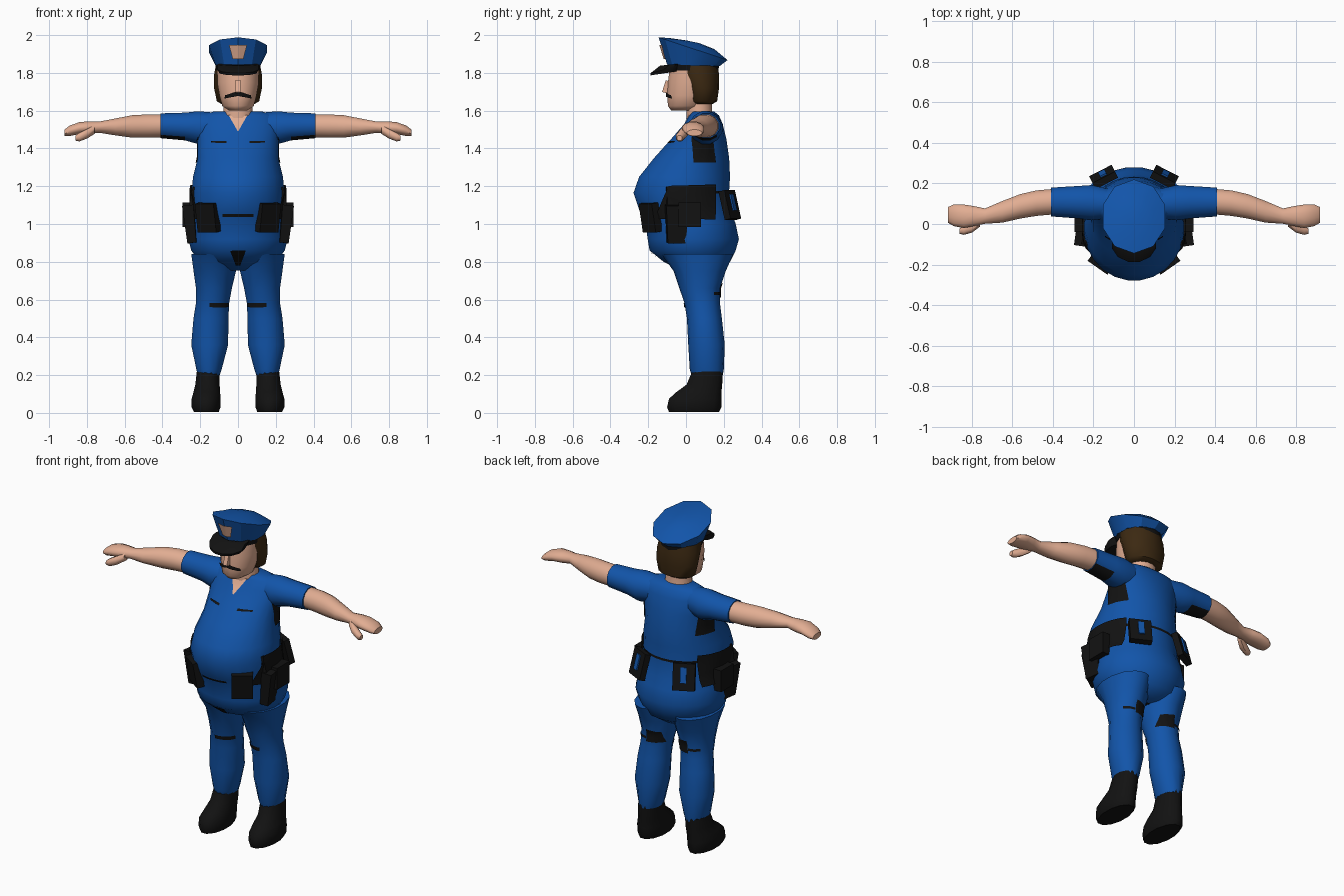
import bpy, bmesh, math
from mathutils import Vector, Matrix, Euler
from mathutils.bvhtree import BVHTree


def material(name, rgb):
    m = bpy.data.materials.new(name)
    m.diffuse_color = (*rgb, 1)
    return m


BLUE = material("uniform blue", (0.006, 0.09, 0.40))
SKIN = material("skin", (0.76, 0.42, 0.29))
BLACK = material("black leather", (0.006, 0.006, 0.006))
BROWN = material("brown hair", (0.045, 0.022, 0.006))


def finish(name, bm, mats, mirror=False, smooth=50, recalc=True):
    if recalc:
        bmesh.ops.recalc_face_normals(bm, faces=bm.faces)
    me = bpy.data.meshes.new(name)
    bm.to_mesh(me)
    bm.free()
    ob = bpy.data.objects.new(name, me)
    bpy.context.collection.objects.link(ob)
    for m in mats:
        me.materials.append(m)
    if mirror:
        ob.modifiers.new("Mirror", 'MIRROR').use_mirror_merge = False
    if smooth:
        bpy.ops.object.select_all(action='DESELECT')
        ob.select_set(True)
        bpy.context.view_layer.objects.active = ob
        bpy.ops.object.shade_smooth_by_angle(angle=math.radians(smooth))
    return ob


def loft(name, rings, n, axis, mats, mirror=False, rule=None, smooth=50):
    """Elliptical rings (t, a0, a1, b0, b1[, tilt]) stacked along an axis."""
    bm = bmesh.new()
    loops = []
    for t, a0, a1, b0, b1, *tilt in rings:
        loop = []
        for i in range(n):
            ang = 2 * math.pi * (i + 0.5) / n
            a = (a0 + a1) / 2 + (a1 - a0) / 2 * math.cos(ang)
            d = (b1 - b0) / 2 * math.sin(ang)
            b = (b0 + b1) / 2 + d
            h = t - (tilt[0] * d if tilt else 0)
            loop.append(bm.verts.new((a, b, h) if axis == 'z' else (h, a, b)))
        loops.append(loop)
    for p, q in zip(loops, loops[1:]):
        for i in range(n):
            j = (i + 1) % n
            bm.faces.new((p[i], p[j], q[j], q[i]))
    bm.faces.new(loops[0])
    bm.faces.new(loops[-1])
    bmesh.ops.recalc_face_normals(bm, faces=bm.faces)
    if rule:
        for f in bm.faces:
            f.material_index = rule(f.calc_center_median(), f.normal)
    return finish(name, bm, mats, mirror, smooth)


def patch(name, target, corners, direction, mat, mirror=False, lift=0.005, nu=8, nv=5):
    """Thin sheet: a quad projected along a direction on to a part."""
    src = bmesh.new()
    src.from_mesh(target.data)
    tree = BVHTree.FromBMesh(src)
    c = [Vector(p) for p in corners]
    d = Vector(direction).normalized()
    bm = bmesh.new()
    grid = {}
    for i in range(nu + 1):
        for j in range(nv + 1):
            p = c[0].lerp(c[1], i / nu).lerp(c[3].lerp(c[2], i / nu), j / nv)
            hit, nor, _, _ = tree.ray_cast(p - d * 2, d)
            if hit:
                grid[i, j] = bm.verts.new(hit + nor * lift)
    for i in range(nu):
        for j in range(nv):
            keys = [(i, j), (i + 1, j), (i + 1, j + 1), (i, j + 1)]
            if all(k in grid for k in keys):
                f = bm.faces.new([grid[k] for k in keys])
                f.normal_update()
                if f.normal.dot(d) > 0:
                    f.normal_flip()
    src.free()
    return finish(name, bm, [mat], mirror, recalc=False)


def box(name, loc, size, rot, mat, mirror=False, taper=1.0):
    bm = bmesh.new()
    bmesh.ops.create_cube(bm, size=1)
    for v in bm.verts:
        k = taper if v.co.z < 0 else 1
        v.co = Vector((v.co.x * size[0] * k, v.co.y * size[1] * k, v.co.z * size[2]))
    turn = Euler([math.radians(r) for r in rot]).to_matrix().to_4x4()
    bm.transform(Matrix.Translation(loc) @ turn)
    return finish(name, bm, [mat], mirror, smooth=0)


# Torso with the big belly
torso = loft("torso", [
    (0.755, -.10, .10, -.03, .17), (0.80, -.205, .205, -.12, .235),
    (0.86, -.25, .25, -.195, .265), (0.92, -.265, .265, -.205, .282),
    (1.00, -.255, .255, -.215, .265), (1.06, -.245, .245, -.245, .245),
    (1.165, -.248, .248, -.28, .23), (1.25, -.24, .24, -.25, .235),
    (1.35, -.215, .215, -.17, .23), (1.45, -.215, .215, -.08, .215),
    (1.53, -.22, .22, -.01, .195), (1.575, -.20, .20, .015, .175),
    (1.595, -.13, .13, .03, .15)], 24, 'z', [BLUE])

# Trouser legs
legs = loft("trouser_legs", [
    (0.20, .095, .215, .03, .195), (0.23, .085, .222, .02, .20),
    (0.36, .05, .25, .012, .205), (0.50, .048, .238, .005, .19),
    (0.58, .045, .225, -.008, .18), (0.66, .03, .225, -.035, .18),
    (0.75, .008, .238, -.065, .21), (0.84, .01, .25, -.13, .25)],
    14, 'z', [BLUE], True)

# Boots
loft("boots", [
    (0.005, .10, .235, -.095, .18), (0.03, .09, .248, -.105, .192),
    (0.075, .09, .248, -.095, .192), (0.11, .092, .238, -.055, .192),
    (0.15, .095, .228, .0, .195), (0.22, .095, .22, .03, .197)],
    12, 'z', [BLACK], True)

# Sleeves with dark undersides
loft("sleeves", [
    (0.10, .03, .17, 1.44, 1.59), (0.21, .015, .195, 1.42, 1.60),
    (0.28, .025, .19, 1.44, 1.592), (0.41, .035, .182, 1.452, 1.588)],
    12, 'x', [BLUE, BLACK], True,
    lambda c, n: int(c.x > .28 and n.z < -.6))

# Bare forearms, hands and thumbs
loft("forearms", [
    (0.40, .045, .175, 1.457, 1.582), (0.48, .038, .168, 1.455, 1.582),
    (0.56, .025, .15, 1.455, 1.578), (0.65, .005, .115, 1.468, 1.56),
    (0.735, .0, .078, 1.482, 1.543), (0.79, -.012, .09, 1.475, 1.545),
    (0.84, -.022, .098, 1.475, 1.54), (0.89, -.012, .098, 1.465, 1.523),
    (0.918, .005, .085, 1.465, 1.50)], 12, 'x', [SKIN], True)
loft("thumbs", [
    (0.76, -.015, .03, 1.475, 1.525), (0.80, -.045, .01, 1.45, 1.505),
    (0.84, -.055, -.01, 1.435, 1.485), (0.86, -.05, -.02, 1.44, 1.47)],
    8, 'x', [SKIN], True)

# Neck, head, nose, hair and moustache
loft("neck", [(1.54, -.085, .085, .0, .15), (1.60, -.08, .08, .0, .14),
              (1.66, -.08, .08, .0, .14)], 12, 'z', [SKIN])
head = loft("head", [
    (1.602, -.05, .05, -.08, .06), (1.625, -.085, .085, -.098, .10),
    (1.68, -.10, .10, -.10, .13), (1.75, -.112, .112, -.098, .14),
    (1.85, -.11, .11, -.085, .14)], 16, 'z', [SKIN])
box("nose", (0, -.10, 1.725), (.026, .035, .065), (-18, 0, 0), SKIN)
loft("hair", [
    (1.635, -.09, .09, .03, .14), (1.65, -.115, .115, .012, .165),
    (1.72, -.13, .13, -.005, .175), (1.79, -.13, .13, -.045, .175),
    (1.84, -.12, .12, -.07, .168)], 14, 'z', [BROWN])
patch("moustache", head, [(0, -1, 1.678), (.065, -1, 1.665), (.062, -1, 1.682),
      (0, -1, 1.703)], (0, 1, 0), BLACK, True, .009)

# Peaked cap: dark band, tilted crown, visor and badge
loft("cap_band", [(1.812, -.118, .118, -.09, .172), (1.845, -.122, .122, -.098, .175)],
     14, 'z', [BLACK])
crown = loft("cap_crown", [
    (1.84, -.125, .125, -.10, .178, .03), (1.928, -.162, .162, -.145, .22, .33),
    (1.955, -.10, .10, -.085, .15, .25), (1.965, -.03, .03, .0, .07, .2)],
    10, 'z', [BLUE], smooth=30)
loft("cap_visor", [(1.80, -.10, .10, -.19, -.01, -.15), (1.822, -.113, .113, -.19, .0, -.25),
                   (1.845, -.112, .112, -.14, .0, -.1)], 12, 'z', [BLACK])
patch("cap_badge", crown, [(-.025, -1, 1.875), (.025, -1, 1.875), (.045, -1, 1.95),
      (-.045, -1, 1.95)], (0, 1, 0), SKIN, lift=.009)

# Open collar, pocket trims and fly
patch("open_collar", torso, [(-.003, -1, 1.49), (.003, -1, 1.49), (.05, -1, 1.575),
      (-.05, -1, 1.575)], (0, 1, 0), SKIN)
patch("pocket_trim", torso, [(.06, -1, 1.425), (.14, -1, 1.428), (.14, -1, 1.436),
      (.06, -1, 1.436)], (0, 1, 0), BLACK, True)
patch("fly_patch", torso, [(-.012, -1, .785), (.012, -1, .785), (.04, -1, .86),
      (-.04, -1, .86)], (0, 1, 0), BLACK)
patch("crotch_patch", torso, [(-.05, .03, -1), (.05, .03, -1), (.05, .12, -1),
      (-.05, .12, -1)], (0, 0, 1), BLACK)

# Dark marks under the arms and on the legs
patch("side_patch", torso, [(1, .04, 1.325), (1, .155, 1.325), (1, .14, 1.46),
      (1, .03, 1.46)], (-1, 0, 0), BLACK, True)
patch("knee_mark", legs, [(.055, -1, .56), (.15, -1, .56), (.15, -1, .583),
      (.055, -1, .583)], (0, 1, 0), BLACK, True)
patch("thigh_patch", legs, [(.05, 1, .61), (.14, 1, .61), (.135, 1, .69),
      (.06, 1, .68)], (0, -1, 0), BLACK, True)
patch("thigh_mark", legs, [(.14, 1, .625), (.20, 1, .625), (.20, 1, .64),
      (.14, 1, .64)], (0, -1, 0), BLACK, True)

# Belt
patch("front_belt", torso, [(-.08, -1, 1.04), (.08, -1, 1.04), (.08, -1, 1.054),
      (-.08, -1, 1.054)], (0, 1, 0), BLACK)
patch("back_belt", torso, [(-.2, 1, 1.16), (.2, 1, 1.16), (.2, 1, 1.175),
      (-.2, 1, 1.175)], (0, -1, 0), BLACK)
patch("side_belt", torso, [(1, -.16, 1.03), (1, .15, 1.02), (1, .15, 1.21),
      (1, -.09, 1.20)], (-1, 0, 0), BLACK, True, .012)

# Belt gear: front pouches, holsters, radios and back pouches
box("front_pouches", (.158, -.185, 1.035), (.12, .05, .155), (10, 0, 35), BLACK, True)
box("holsters", (.248, -.05, 1.0), (.06, .12, .20), (0, 6, 8), BLACK, True, .8)
box("holster_grips", (.225, -.06, 1.13), (.035, .09, .13), (0, -12, 15), BLACK, True)
box("radios", (.268, .02, 1.05), (.05, .12, .13), (0, 0, 0), BLACK, True)
box("back_pouches", (.15, .232, 1.10), (.125, .035, .155), (14, 0, -27), BLACK, True)
box("back_pouch_slots", (.155, .248, 1.115), (.035, .012, .09), (14, 0, -27), BLUE, True)
